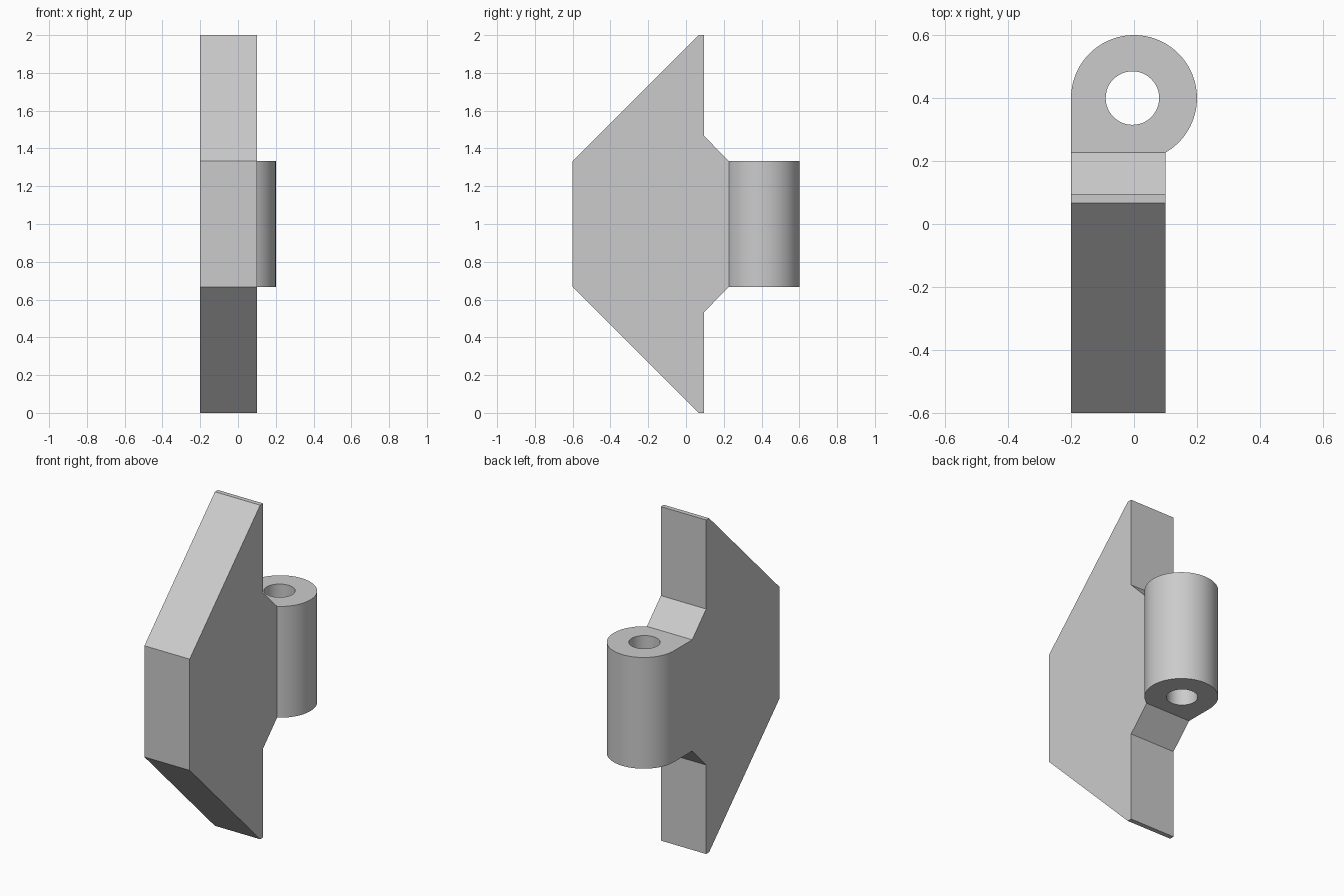
import bpy
import bmesh
import math
from mathutils import Vector

cube = bpy.data.objects.get("Cube")
if cube:
    bpy.data.objects.remove(cube, do_unlink=True)

GREY = (0.6, 0.6, 0.6, 1.0)
grey = bpy.data.materials.new("plain grey")
grey.use_nodes = True
grey.diffuse_color = GREY
grey.node_tree.nodes["Principled BSDF"].inputs["Base Color"].default_value = GREY

LEFT, RIGHT = 0.1, -0.2            # plate faces across x
MID, HALF = 1.0, 0.333             # barrel centre height and half height
AXIS_Y, RADIUS = 0.4, 0.2
JOIN_Y = AXIS_Y - math.sqrt(RADIUS ** 2 - LEFT ** 2)


def extruded(name, loops, offset, mating_y):
    """Fill closed loops (outline, then holes), extrude, open the mating face."""
    bm = bmesh.new()
    edges = []
    for loop in loops:
        verts = [bm.verts.new(p) for p in loop]
        edges += [bm.edges.new((v, verts[i - 1])) for i, v in enumerate(verts)]
    bmesh.ops.triangle_fill(bm, edges=edges, use_beauty=True)
    base = bm.faces[:]
    result = bmesh.ops.extrude_face_region(bm, geom=base, use_keep_orig=True)
    moved = [g for g in result["geom"] if isinstance(g, bmesh.types.BMVert)]
    bmesh.ops.translate(bm, verts=moved, vec=Vector(offset))
    bmesh.ops.recalc_face_normals(bm, faces=bm.faces[:])
    bmesh.ops.dissolve_limit(bm, angle_limit=0.001, verts=bm.verts[:], edges=bm.edges[:])
    mating = [f for f in bm.faces if all(abs(v.co.y - mating_y) < 1e-4 for v in f.verts)]
    bmesh.ops.delete(bm, geom=mating, context="FACES")
    mesh = bpy.data.meshes.new(name)
    bm.to_mesh(mesh)
    bm.free()
    mesh.materials.append(grey)
    obj = bpy.data.objects.new(name, mesh)
    bpy.context.collection.objects.link(obj)
    return obj


# Tapered plate: upper half of the side profile, mirrored about mid height
upper = [(-0.6, HALF), (0.067, 1.0), (0.095, 1.0), (0.095, 0.467), (JOIN_Y, HALF)]
profile = upper + [(y, -h) for y, h in reversed(upper)]
extruded("tapered_plate", [[(RIGHT, y, MID + h) for y, h in profile]],
         (LEFT - RIGHT, 0, 0), JOIN_Y)


# Barrel: round lug blending into the plate's right face, with a pin hole
def arc(cx, radius, start, end, count):
    steps = [start + (end - start) * i / count for i in range(count + 1)]
    return [(cx + radius * math.cos(a), AXIS_Y + radius * math.sin(a), MID - HALF) for a in steps]


outline = arc(0, RADIUS, -math.pi / 3, math.pi, 64) + [(RIGHT, JOIN_Y, MID - HALF)]
hole = arc(-0.005, 0.085, 0, 2 * math.pi, 48)[:-1]
barrel = extruded("pin_barrel", [outline, hole], (0, 0, 2 * HALF), JOIN_Y)

bpy.ops.object.select_all(action="DESELECT")
barrel.select_set(True)
bpy.context.view_layer.objects.active = barrel
bpy.ops.object.shade_smooth_by_angle(angle=math.radians(30))
